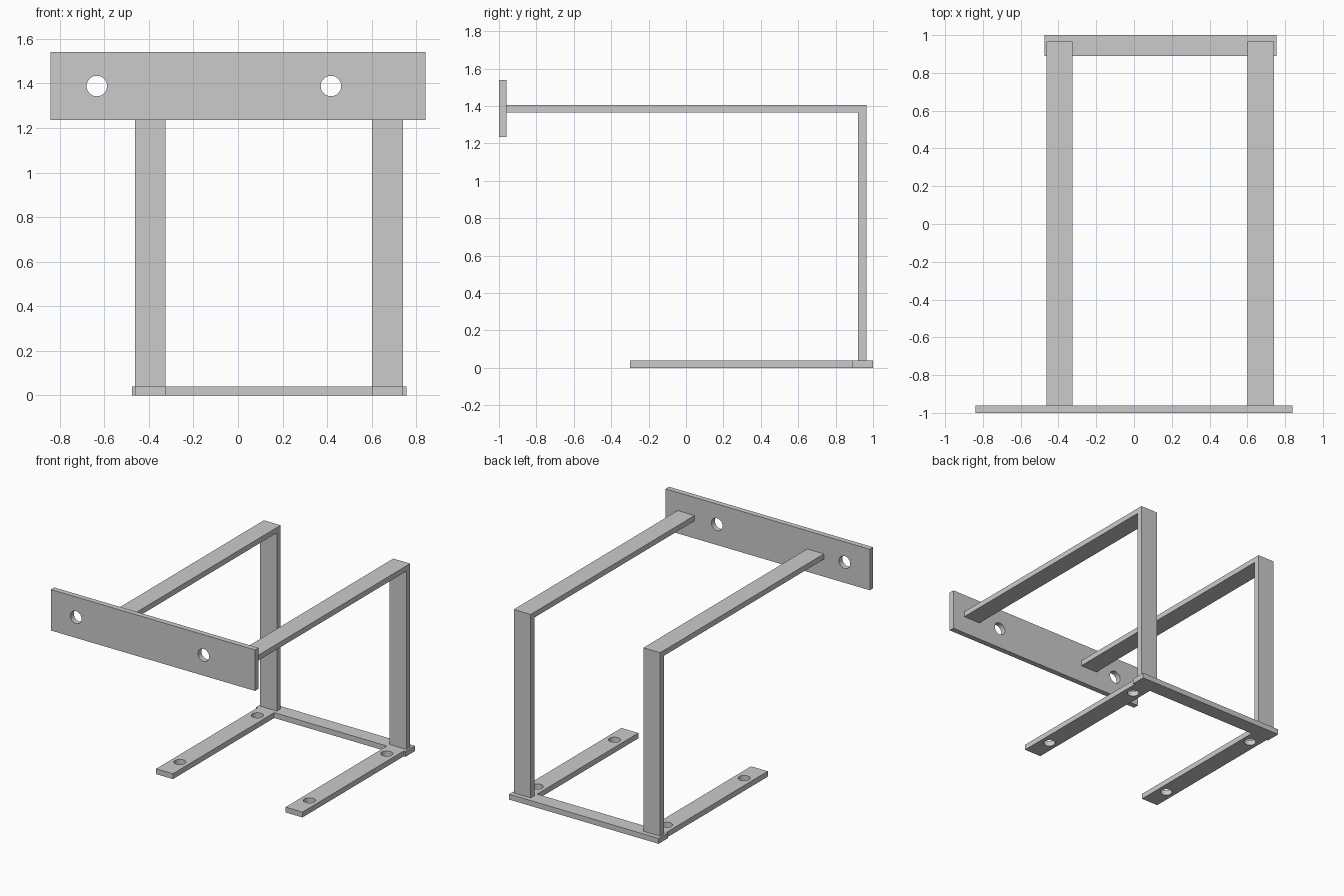
import bpy
import math

if "Cube" in bpy.data.objects:
    bpy.data.objects.remove(bpy.data.objects["Cube"])


def box(name, x, y, z):
    """Box from (min, max) ranges on each axis."""
    verts = [(a, b, c) for a in x for b in y for c in z]
    faces = [(0, 1, 3, 2), (4, 6, 7, 5), (0, 4, 5, 1),
             (2, 3, 7, 6), (0, 2, 6, 4), (1, 5, 7, 3)]
    mesh = bpy.data.meshes.new(name)
    mesh.from_pydata(verts, [], faces)
    obj = bpy.data.objects.new(name, mesh)
    bpy.context.collection.objects.link(obj)
    return obj


def drill(obj, centre, radius, rotation=(0, 0, 0)):
    """Cut a round through-hole and remove the cutter."""
    bpy.ops.mesh.primitive_cylinder_add(vertices=40, radius=radius, depth=0.2,
                                        location=centre, rotation=rotation)
    cutter = bpy.context.object
    cutter.hide_render = True
    mod = obj.modifiers.new("hole", 'BOOLEAN')
    mod.operation = 'DIFFERENCE'
    mod.solver = 'EXACT'
    mod.object = cutter
    bpy.context.view_layer.objects.active = obj
    bpy.ops.object.modifier_apply(modifier=mod.name)
    bpy.data.objects.remove(cutter, do_unlink=True)


T = 0.04  # flat bar thickness

# Front mounting plate with two screw holes
plate = box("mounting_plate", (-0.84, 0.84), (-1.0, -0.96), (1.235, 1.54))
for hx in (-0.633, 0.417):
    drill(plate, (hx, -0.98, 1.388), 0.046, (math.pi / 2, 0, 0))

# Rear base crossbar
box("base_crossbar", (-0.475, 0.755), (0.89, 1.0), (0, T))

# Two side frames: upper arm, rear post and drilled base foot
for side, x in (("left", (-0.463, -0.325)), ("right", (0.602, 0.741))):
    box(side + "_upper_arm", x, (-0.96, 0.965), (1.365, 1.405))
    box(side + "_rear_post", x, (0.92, 0.965), (T, 1.365))
    foot = box(side + "_base_foot", x, (-0.30, 0.89), (0, T))
    for hy in (-0.12, 0.79):
        drill(foot, (sum(x) / 2, hy, T / 2), 0.041)
